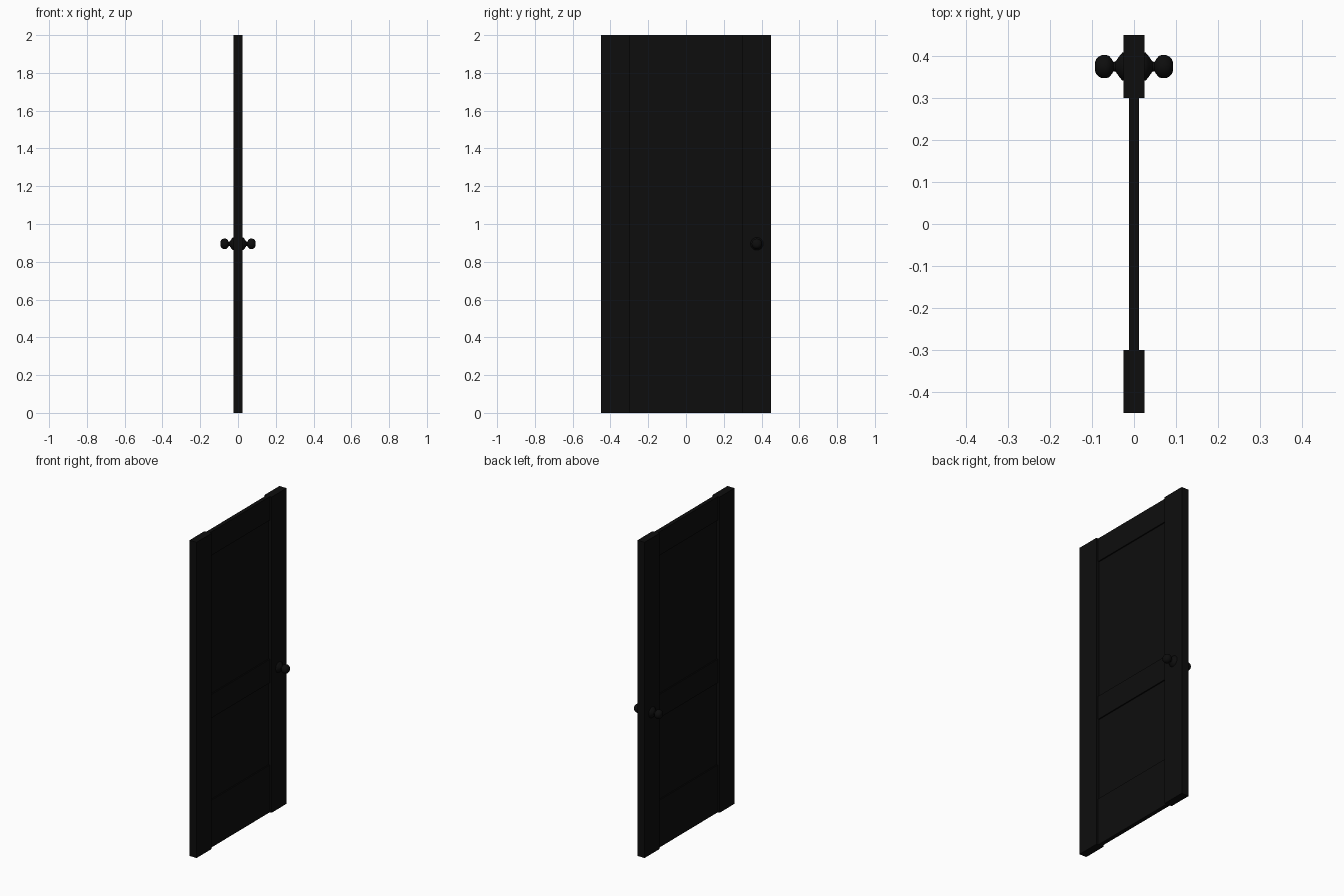
import bpy, bmesh, math
from mathutils import Vector

if "Cube" in bpy.data.objects:
    bpy.data.objects.remove(bpy.data.objects["Cube"])

black = bpy.data.materials.new("black_paint")
black.diffuse_color = (0.004, 0.004, 0.004, 1)
black.use_nodes = True
black.node_tree.nodes["Principled BSDF"].inputs["Base Color"].default_value = black.diffuse_color


def finish(name, bm):
    bmesh.ops.recalc_face_normals(bm, faces=bm.faces[:])
    mesh = bpy.data.meshes.new(name)
    bm.to_mesh(mesh)
    bm.free()
    obj = bpy.data.objects.new(name, mesh)
    mesh.materials.append(black)
    bpy.context.collection.objects.link(obj)
    return obj


def board(name, half_x, y0, y1, z0, z1):
    bm = bmesh.new()
    bmesh.ops.create_cube(bm, size=1)
    for v in bm.verts:
        v.co = Vector((v.co.x * 2 * half_x,
                       (y0 + y1) / 2 + v.co.y * (y1 - y0),
                       (z0 + z1) / 2 + v.co.z * (z1 - z0)))
    return finish(name, bm)


# Thick upright stiles
board("hinge_stile", 0.025, -0.45, -0.30, 0, 2)
board("latch_stile", 0.025, 0.30, 0.45, 0, 2)

# Thinner cross rails
rails = [("bottom_rail", 0, 0.30), ("lock_rail", 0.82, 0.97), ("top_rail", 1.85, 2.0)]
for name, z0, z1 in rails:
    board(name, 0.0125, -0.30, 0.30, z0, z1)

# Recessed panels between the rails
board("lower_panel", 0.005, -0.30, 0.30, 0.30, 0.82)
board("upper_panel", 0.005, -0.30, 0.30, 0.97, 1.85)

# Turned knob and rose on both faces: (distance from centre, radius)
profile = [(0.024, 0.034), (0.028, 0.033), (0.034, 0.026), (0.039, 0.019),
           (0.044, 0.012), (0.049, 0.011), (0.053, 0.018), (0.059, 0.025),
           (0.066, 0.0275), (0.076, 0.0275), (0.084, 0.024), (0.090, 0.018),
           (0.093, 0.010), (0.093, 0.0)]
for name, side in (("right_knob", 1), ("left_knob", -1)):
    bm = bmesh.new()
    verts = [bm.verts.new((side * x, r, 0)) for x, r in profile]
    edges = [bm.edges.new(pair) for pair in zip(verts, verts[1:])]
    bmesh.ops.spin(bm, geom=verts + edges, cent=(0, 0, 0), axis=(1, 0, 0),
                   angle=math.tau, steps=24, use_merge=True)
    bmesh.ops.remove_doubles(bm, verts=bm.verts[:], dist=0.0001)
    knob = finish(name, bm)
    knob.location = (0, 0.375, 0.895)
    bpy.ops.object.select_all(action='DESELECT')
    knob.select_set(True)
    bpy.context.view_layer.objects.active = knob
    bpy.ops.object.shade_smooth_by_angle(angle=math.radians(40))
